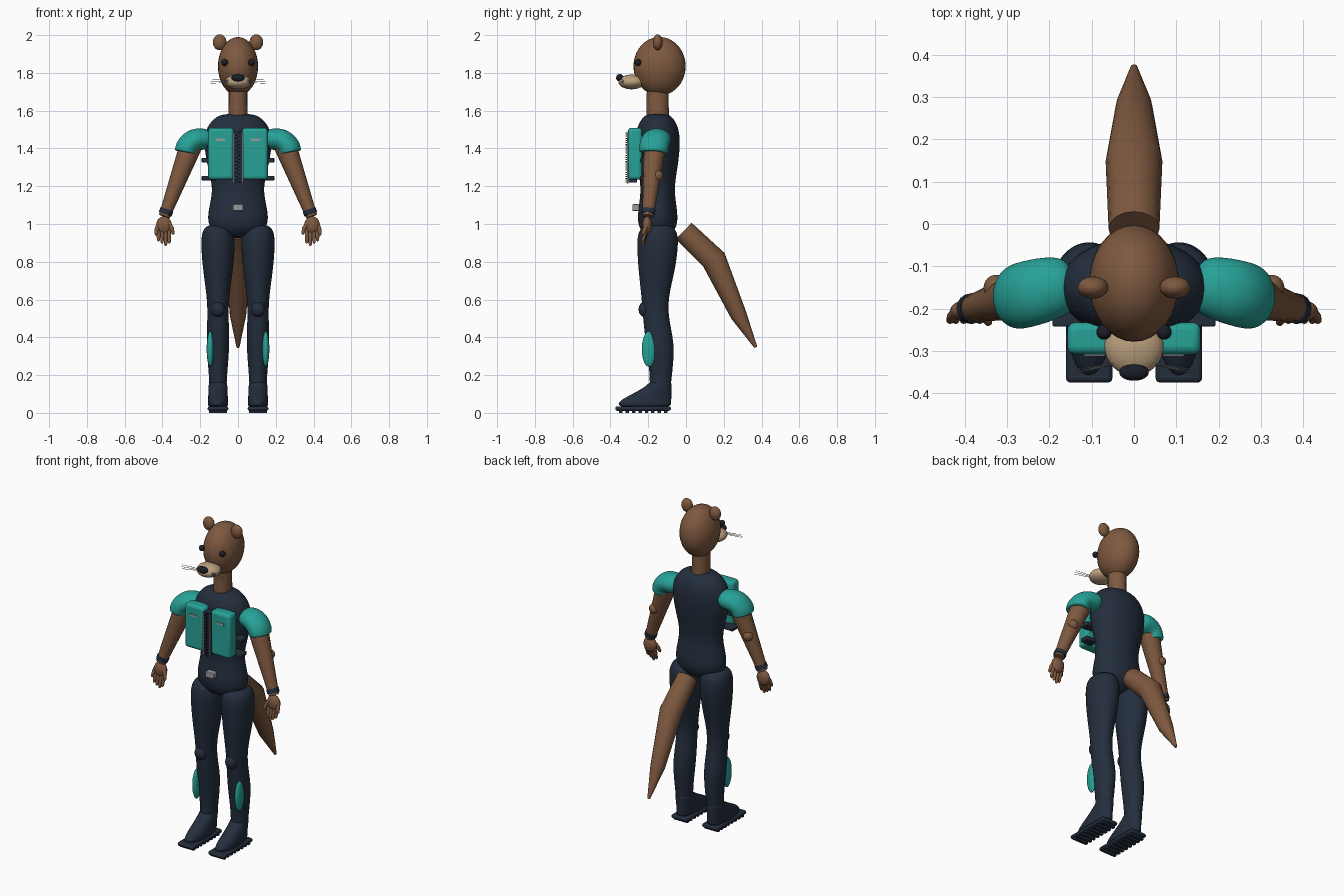
import bpy, bmesh, math
from mathutils import Vector, Matrix

cube = bpy.data.objects.get("Cube")
if cube:
    bpy.data.objects.remove(cube)


def material(name, *rgb):
    m = bpy.data.materials.new(name)
    m.use_nodes = True
    color = (*rgb, 1)
    m.diffuse_color = color
    m.node_tree.nodes["Principled BSDF"].inputs["Base Color"].default_value = color
    return m


FUR = material("brown fur", .21, .1, .05)
SUIT = material("navy suit", .017, .027, .046)
TEAL = material("teal fabric", .02, .36, .31)
CREAM = material("cream muzzle", .5, .35, .21)
BLACK = material("dark nose and eyes", .01, .013, .02)
METAL = material("grey metal", .32, .33, .34)

ACROSS = Vector((1, 0, 0))
FORWARD = Vector((0, 1, 0))
SPINE = -.15  # depth of the body's centre line


def finish(bm, name, mat, mirror=False, subsurf=0, bevel=0):
    bmesh.ops.recalc_face_normals(bm, faces=bm.faces)
    mesh = bpy.data.meshes.new(name)
    bm.to_mesh(mesh)
    bm.free()
    mesh.materials.append(mat)
    part = bpy.data.objects.new(name, mesh)
    bpy.context.collection.objects.link(part)
    bpy.ops.object.select_all(action='DESELECT')
    bpy.context.view_layer.objects.active = part
    part.select_set(True)
    bpy.ops.object.shade_smooth_by_angle(angle=math.radians(40))
    if bevel:
        edge = part.modifiers.new("Bevel", 'BEVEL')
        edge.width, edge.segments = bevel, 3
    if subsurf:
        smooth = part.modifiers.new("Subsurf", 'SUBSURF')
        smooth.levels = smooth.render_levels = subsurf
    if mirror:
        part.modifiers.new("Mirror", 'MIRROR')


def ball(name, mat, center, radii, mirror=False):
    bm = bmesh.new()
    place = Matrix.Translation(center) @ Matrix.Diagonal((*radii, 1))
    bmesh.ops.create_uvsphere(bm, u_segments=32, v_segments=20, radius=1, matrix=place)
    finish(bm, name, mat, mirror)


def add_box(bm, center, size):
    place = Matrix.Translation(center) @ Matrix.Diagonal((*size, 1))
    bmesh.ops.create_cube(bm, size=1, matrix=place)


def box(name, mat, center, size, mirror=False, bevel=0):
    bm = bmesh.new()
    add_box(bm, center, size)
    finish(bm, name, mat, mirror, bevel=bevel)


def add_rings(bm, rings, sides):
    """Skin a row of ellipses, each a centre and two half axes, and cap the ends."""
    turns = [math.tau * i / sides for i in range(sides)]
    loops = [[bm.verts.new(c + u * math.cos(a) + v * math.sin(a)) for a in turns]
             for c, u, v in rings]
    for low, high in zip(loops, loops[1:]):
        for i in range(sides):
            j = (i + 1) % sides
            bm.faces.new((low[i], low[j], high[j], high[i]))
    bm.faces.new(loops[0])
    bm.faces.new(loops[-1])


def body(name, mat, rows, depth, x=0, mirror=False):
    """Level ellipses: height, half width, y centre; depth is a share of width."""
    bm = bmesh.new()
    add_rings(bm, [(Vector((x, y, z)), ACROSS * r, FORWARD * r * depth)
                   for z, r, y in rows], 20)
    finish(bm, name, mat, mirror, subsurf=2)


def add_tube(bm, rows, side, flat=1, sides=16):
    """Ellipses square to a path of points and radii; flat scales the second axis."""
    points = [Vector(p) for p, r in rows]
    rings = []
    for i, (p, r) in enumerate(rows):
        ahead = points[min(i + 1, len(points) - 1)]
        t = (ahead - points[max(i - 1, 0)]).normalized()
        u = (side - t * side.dot(t)).normalized()
        rings.append((points[i], u * r, t.cross(u) * r * flat))
    add_rings(bm, rings, sides)


def tube(name, mat, rows, side, flat=1, mirror=False, subsurf=0):
    bm = bmesh.new()
    add_tube(bm, rows, side, flat)
    finish(bm, name, mat, mirror, subsurf)


# Head
ball("head", FUR, (0, -.14, 1.835), (.106, .138, .155))
ball("ear", FUR, (.097, SPINE, 1.962), (.036, .026, .042), True)
ball("eye", BLACK, (.071, -.255, 1.855), [.018] * 3, True)
ball("muzzle", CREAM, (0, -.288, 1.752), (.07, .07, .039))
ball("nose", BLACK, (0, -.35, 1.774), (.035, .02, .02))
tube("neck", FUR, [((0, SPINE, 1.52), .052), ((0, SPINE, 1.72), .05)], ACROSS, 1.15)

bm = bmesh.new()
for k in (-1, 0, 1):
    root = Vector((.045, -.33, 1.755 + k * .006))
    tip = root + Vector((.1, k * .005 - .02, k * .004))
    add_tube(bm, [(root, .0015), (tip, .001)], FORWARD, sides=6)
finish(bm, "whiskers", METAL, True)

# Torso
torso = [(1.585, .08), (1.56, .13), (1.5, .178), (1.4, .182), (1.3, .162),
         (1.19, .133), (1.1, .152), (1.02, .167), (.96, .14), (.925, .06)]
body("torso", SUIT, [(z, r, SPINE) for z, r in torso], .66)
box("belt_buckle", METAL, (0, -.266, 1.087), (.055, .036, .036), bevel=.004)

# Vest
box("vest_panel", TEAL, (.09, -.27, 1.372), (.135, .075, .275), True, .018)
box("pocket_zip", METAL, (.093, -.308, 1.445), (.05, .006, .013), True)
for name, z in (("upper_strap", 1.337), ("lower_strap", 1.243)):
    box(name, SUIT, (.155, -.215, z), (.075, .055, .024), True, .005)
box("zip_tape", SUIT, (0, -.285, 1.355), (.042, .05, .27))
box("zip_edge", METAL, (.023, -.309, 1.35), (.005, .009, .27), True)
bm = bmesh.new()
for i in range(27):
    add_box(bm, (.006 * (-1) ** i, -.313, 1.222 + i * .01), (.012, .012, .005))
finish(bm, "zip_teeth", BLACK)


# Arms, which drift forward as they reach outward
def arm_point(x, z):
    return Vector((x, -.1 - x * .26, z))


sleeve = [(.135, 1.445, .055), (.185, 1.452, .076), (.24, 1.444, .08),
          (.27, 1.41, .08), (.276, 1.382, .077), (.277, 1.377, .073)]
tube("sleeve", TEAL, [(arm_point(x, z), r) for x, z, r in sleeve],
     FORWARD, .8, True, 2)
shoulder, wrist = arm_point(.24, 1.44), arm_point(.39, 1.04)
steps = [i / 4 for i in range(5)]
tube("arm", FUR, [(shoulder.lerp(wrist, t), .062 - t * .032) for t in steps],
     FORWARD, 1, True)
ball("elbow", FUR, (.325, -.15, 1.255), [.03] * 3, True)
cuff = [(shoulder.lerp(wrist, t), .036) for t in (.91, .97)]
tube("wristband", SUIT, cuff, FORWARD, 1, True)
ball("palm", FUR, (.392, -.205, .992), (.042, .026, .048), True)

# Fingers and thumbs, each bent a little forward
bm = bmesh.new()
digits = [(Vector((.364 + i * .019, -.205, .985)), 0, .1 - abs(i - 1) * .012)
          for i in range(4)]
digits += [(Vector((.37, -.21, 1.01)), -.028, .065),
           (Vector((.42, -.205, 1.005)), .015, .065)]
for root, spread, length in digits:
    rows = [(root + Vector((spread * t ** .5, -.025 * t, -length * t)), r)
            for t, r in ((0, .011), (.5, .011), (.9, .009), (1, .004))]
    add_tube(bm, rows, FORWARD, sides=10)
finish(bm, "fingers", FUR, True)

# Legs
STANCE = .106
body("leg", SUIT, [
    (1, .05, SPINE), (.965, .088, SPINE), (.88, .091, SPINE), (.75, .08, -.155),
    (.61, .058, -.165), (.5, .056, -.16), (.37, .063, -.137), (.25, .053, -.132),
    (.16, .046, -.135), (.07, .045, -.14)], 1.22, STANCE, True)
ball("knee_pad", SUIT, (STANCE, -.215, .548), (.037, .036, .042), True)
ball("calf_inset", TEAL, (.147, -.196, .338), (.019, .038, .094), True)

# Feet, with the instep sloping from heel to toe
heel = -.076
bm = bmesh.new()
lengths = [(.025, .28), (.055, .29), (.085, .24), (.115, .18), (.15, .125), (.168, .116)]
add_rings(bm, [(Vector((STANCE, heel - length / 2, z)), ACROSS * (.057 - z * .05),
                FORWARD * length / 2) for z, length in lengths], 20)
finish(bm, "foot", SUIT, True, 2)
box("sole", SUIT, (STANCE, -.227, .023), (.11, .295, .024), True, .011)
bm = bmesh.new()
for i in range(8):
    add_box(bm, (STANCE, i * .034 - .345, .008), (.095, .018, .016))
finish(bm, "sole_treads", SUIT, True)

# Tail
tube("tail", FUR, [((0, -.012, .963), .06), ((0, .148, .81), .067),
                   ((0, .28, .515), .043), ((0, .37, .347), .008)], ACROSS)
